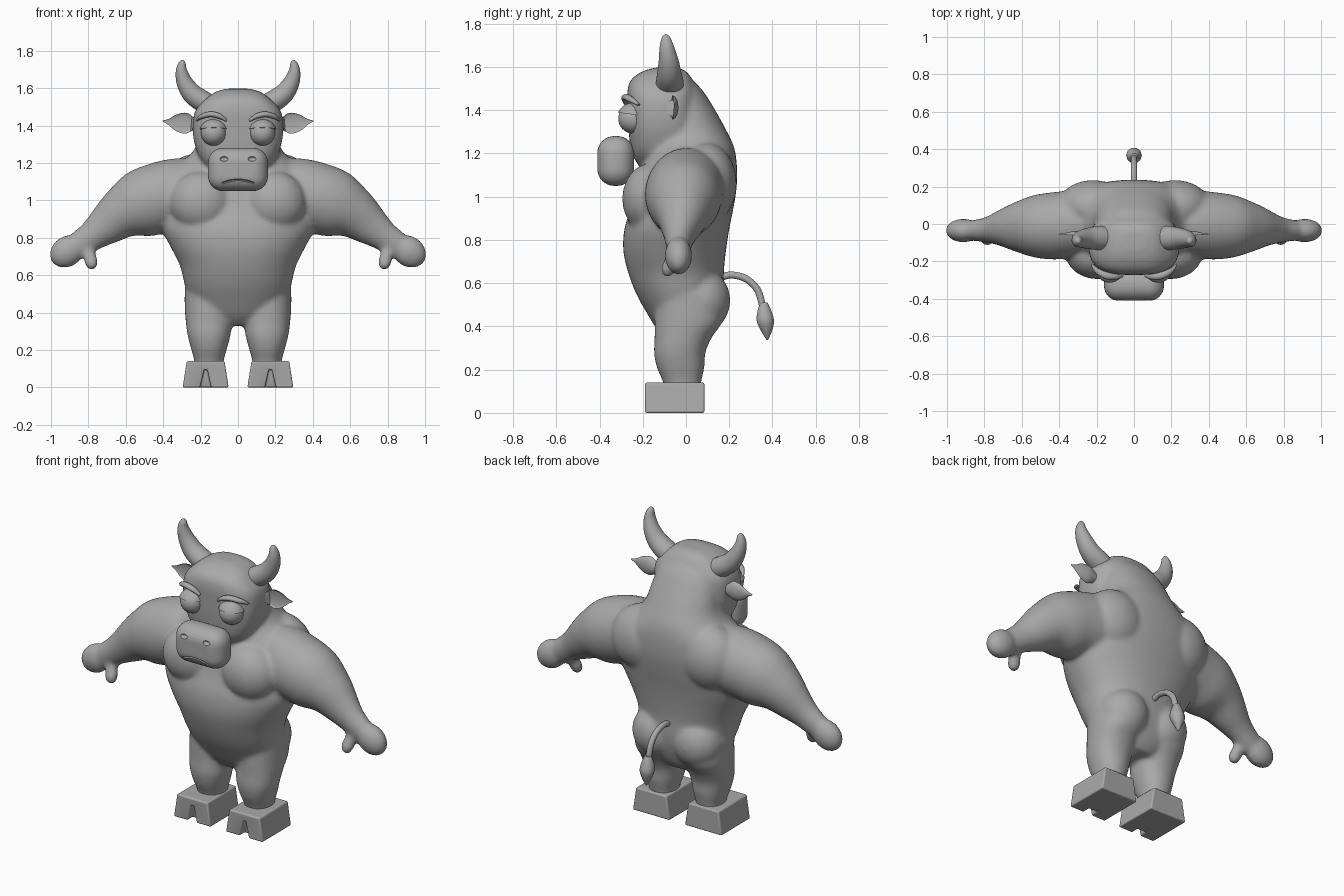
import bpy
import bmesh
import math
from mathutils import Matrix, Vector

if "Cube" in bpy.data.objects:
    bpy.data.objects.remove(bpy.data.objects["Cube"], do_unlink=True)

grey = bpy.data.materials.new("plain grey")
grey.use_nodes = True
tone = (.4, .4, .4, 1)
grey.diffuse_color = tone
grey.node_tree.nodes["Principled BSDF"].inputs["Base Color"].default_value = tone


def finish(bm, name, angle=60):
    """Turn a bmesh into a smooth shaded object."""
    bmesh.ops.recalc_face_normals(bm, faces=bm.faces)
    mesh = bpy.data.meshes.new(name)
    bm.to_mesh(mesh)
    bm.free()
    mesh.materials.append(grey)
    ob = bpy.data.objects.new(name, mesh)
    bpy.context.collection.objects.link(ob)
    shade(ob, angle)
    return ob


def shade(ob, angle):
    bpy.ops.object.select_all(action='DESELECT')
    ob.select_set(True)
    bpy.context.view_layer.objects.active = ob
    bpy.ops.object.shade_smooth_by_angle(angle=math.radians(angle))


def modify(ob, kind, **settings):
    """Add a modifier and apply it."""
    mod = ob.modifiers.new(kind, kind)
    for key, value in settings.items():
        setattr(mod, key, value)
    bpy.context.view_layer.objects.active = ob
    bpy.ops.object.modifier_apply(modifier=mod.name)


def carve(ob, cutter):
    modify(ob, 'BOOLEAN', operation='DIFFERENCE', object=cutter, solver='EXACT')
    bpy.data.objects.remove(cutter, do_unlink=True)


def ball(bm, centre, radii, tilt=0):
    """Ellipsoid, tilted about the y axis."""
    m = Matrix.Translation(centre) @ Matrix.Rotation(tilt, 4, 'Y') @ Matrix.Diagonal((*radii, 1))
    return bmesh.ops.create_uvsphere(bm, u_segments=32, v_segments=20, radius=1, matrix=m)['verts']


def spline(points, steps=4):
    """Smooth interpolation through tuples of any length."""
    out = []
    last = len(points) - 1
    for i in range(last):
        a, b, c, d = (points[min(max(i + k, 0), last)] for k in (-1, 0, 1, 2))
        for s in range(steps):
            t = s / steps
            out.append([q + t / 2 * (r - p + t * (2 * p - 5 * q + 4 * r - w + t * (3 * (q - r) + w - p)))
                        for p, q, r, w in zip(a, b, c, d)])
    return out + [list(points[-1])]


def loft(bm, rings, side=1, power=2, seg=32):
    """Skin rings (x, y, z, radius across, radius in y); side mirrors x."""
    rings = spline(rings)
    centres = [Vector((r[0] * side, r[1], r[2])) for r in rings]
    loops = []
    for i, r in enumerate(rings):
        t = centres[min(i + 1, len(rings) - 1)] - centres[max(i - 1, 0)]
        t.y = 0
        across = Vector((0, 1, 0)).cross(t.normalized())
        loop = []
        for k in range(seg):
            a = math.tau * k / seg
            c, s = (math.copysign(abs(f) ** (2 / power), f) for f in (math.cos(a), math.sin(a)))
            loop.append(bm.verts.new(centres[i] + across * c * r[3] + Vector((0, s * r[4], 0))))
        loops.append(loop)
    for lo, hi in zip(loops, loops[1:]):
        for k in range(seg):
            n = (k + 1) % seg
            bm.faces.new((lo[k], lo[n], hi[n], hi[k]))
    bm.faces.new(loops[0])
    bm.faces.new(loops[-1])
    return loops


def column(bm, x, levels, side=1, power=2.2):
    """Upright loft from levels (z, half width, front y, back y)."""
    loft(bm, [(x, (f + b) / 2, z, w, (b - f) / 2) for z, w, f, b in levels], side, power, 48)


# Body: overlapping volumes fused into one skin
bm = bmesh.new()
column(bm, 0, [(.33, .12, -.08, .09), (.38, .19, -.13, .13), (.46, .25, -.18, .16),
               (.55, .285, -.23, .175), (.65, .31, -.268, .175), (.75, .36, -.29, .185),
               (.85, .41, -.285, .2), (.95, .42, -.255, .22), (1.05, .41, -.23, .235),
               (1.15, .37, -.2, .235), (1.23, .27, -.18, .222), (1.3, .22, -.17, .19),
               (1.4, .2, -.17, .135), (1.5, .17, -.16, .07), (1.57, .09, -.14, -.01)])
# Head
column(bm, 0, [(1.13, .11, -.21, 0), (1.2, .19, -.25, .05), (1.3, .232, -.265, .05),
               (1.4, .242, -.27, .05), (1.48, .228, -.272, .05), (1.54, .175, -.255, .03),
               (1.58, .12, -.2, 0), (1.597, .06, -.14, -.04)], power=2.9)
for side in (-1, 1):
    # Chest, shoulder blades and buttocks
    ball(bm, (side * .195, -.16, .99), (.17, .135, .165))
    ball(bm, (side * .22, .09, 1.06), (.19, .145, .19))
    ball(bm, (side * .135, .07, .52), (.145, .135, .15))
    # Legs
    column(bm, .155, [(.1, .078, -.1, .07), (.14, .078, -.105, .07), (.21, .097, -.135, .085),
                      (.28, .115, -.148, .09), (.35, .124, -.145, .12), (.43, .13, -.145, .17),
                      (.55, .13, -.14, .16)], side)
    # Arms
    loft(bm, [(.2, .01, 1.03, .19, .16), (.32, 0, 1.03, .195, .18), (.43, -.01, 1.01, .19, .18),
              (.53, -.012, .975, .18, .167), (.62, -.015, .93, .14, .135), (.7, -.02, .87, .11, .1),
              (.78, -.03, .81, .082, .07), (.86, -.035, .755, .07, .055), (.92, -.035, .72, .05, .045)], side)
    # Hands and thumbs
    ball(bm, (side * .913, -.035, .727), (.1, .063, .082), side * math.radians(35))
    loft(bm, [(.815, -.045, .76, .04, .035), (.795, -.065, .71, .034, .034),
              (.785, -.08, .67, .036, .036), (.782, -.085, .64, .026, .026),
              (.782, -.085, .628, .01, .01)], side)
body = finish(bm, "body")
modify(body, 'REMESH', mode='VOXEL', voxel_size=.012)
modify(body, 'SMOOTH', factor=.5, iterations=10)
shade(body, 80)

# Muzzle with nostrils and a mouth line
bm = bmesh.new()
bmesh.ops.create_cube(bm, size=1, matrix=Matrix.Translation((0, -.325, 1.165))
                      @ Matrix.Diagonal((.32, .17, .23, 1)))
muzzle = finish(bm, "muzzle")
modify(muzzle, 'BEVEL', width=.078, segments=8)
bm = bmesh.new()
for side in (-1, 1):
    ball(bm, (side * .075, -.408, 1.222), (.022, .016, .013))
loft(bm, [(x, -.403, 1.11 - 2.6 * x * x, .005, .012) for x in (-.085, -.045, 0, .045, .085)], seg=12)
carve(muzzle, finish(bm, "muzzle_cutter"))
shade(muzzle, 35)

for side, label in ((-1, "right"), (1, "left")):
    # Eyes
    eye = (side * .13, -.245, 1.36)
    bm = bmesh.new()
    ball(bm, eye, (.068, .068, .068))
    finish(bm, label + "_eye")

    # Drooping upper eyelids
    bm = bmesh.new()
    ball(bm, eye, (.077, .075, .074))
    cut = bmesh.ops.bisect_plane(bm, geom=bm.verts[:] + bm.edges[:] + bm.faces[:], clear_inner=True,
                                 plane_co=(0, eye[1], 1.38), plane_no=(0, .12, 1))
    rim = [e for e in cut['geom_cut'] if isinstance(e, bmesh.types.BMEdge)]
    bmesh.ops.edgeloop_fill(bm, edges=rim)
    finish(bm, label + "_eyelid", 40)

    # Brows
    bm = bmesh.new()
    loft(bm, [(.06, -.275, 1.425, .006, .01), (.1, -.28, 1.45, .014, .018),
              (.15, -.275, 1.46, .015, .02), (.2, -.25, 1.445, .012, .018),
              (.225, -.22, 1.425, .005, .008)], side, seg=14)
    finish(bm, label + "_brow")

    # Horns
    bm = bmesh.new()
    loft(bm, [(.14, -.075, 1.5, .06, .062), (.19, -.075, 1.53, .058, .064),
              (.245, -.077, 1.57, .054, .056), (.285, -.08, 1.63, .044, .046),
              (.302, -.088, 1.69, .031, .034), (.298, -.092, 1.735, .018, .02),
              (.295, -.093, 1.75, .005, .005)], side)
    finish(bm, label + "_horn")

    # Ears: leaf shapes with a hollow front
    bm = bmesh.new()
    loops = loft(bm, [(.2, -.065, 1.405, .018, .02), (.24, -.065, 1.408, .036, .026),
                      (.28, -.065, 1.412, .056, .03), (.33, -.06, 1.416, .044, .02),
                      (.37, -.057, 1.42, .017, .009), (.403, -.055, 1.424, .002, .002)], side, seg=20)
    for loop in loops[5:]:
        middle = sum(v.co.y for v in loop) / len(loop)
        for v in loop:
            if v.co.y < middle:
                v.co.y += (middle - v.co.y) * 1.4
    finish(bm, label + "_ear", 50)

    # Cloven hooves
    bm = bmesh.new()
    bmesh.ops.create_cube(bm, size=1, matrix=Matrix.Translation((side * .173, -.052, .07))
                          @ Matrix.Diagonal((.246, .274, .14, 1)))
    for v in bm.verts:
        if v.co.z > .1:
            v.co.x = side * .173 + (v.co.x - side * .173) * .82
    hoof = finish(bm, label + "_hoof", 30)
    bm = bmesh.new()
    bmesh.ops.create_cube(bm, size=1, matrix=Matrix.Translation((side * .173, -.19, .04))
                          @ Matrix.Diagonal((.066, .1, .11, 1)))
    for v in bm.verts:
        if v.co.z > .05:
            v.co.x = side * .173 + (v.co.x - side * .173) * .25
    carve(hoof, finish(bm, "hoof_cutter"))
    modify(hoof, 'BEVEL', width=.012, segments=3, limit_method='ANGLE')
    shade(hoof, 40)

# Tail: a bent tube
curve = bpy.data.curves.new("tail", 'CURVE')
curve.dimensions = '3D'
curve.bevel_depth = .017
curve.bevel_resolution = 3
curve.use_fill_caps = True
path = curve.splines.new('BEZIER')
path.bezier_points.add(3)
for point, (y, z) in zip(path.bezier_points, ((.14, .62), (.22, .637), (.315, .59), (.36, .48))):
    point.co = (0, y, z)
    point.handle_left_type = point.handle_right_type = 'AUTO'
curve.materials.append(grey)
bpy.context.collection.objects.link(bpy.data.objects.new("tail", curve))

# Tail tuft
bm = bmesh.new()
loft(bm, [(0, .36, .51, .018, .018), (0, .363, .47, .034, .034), (0, .367, .425, .042, .042),
          (0, .372, .38, .027, .027), (0, .376, .338, .004, .004)], seg=10)
finish(bm, "tail_tuft")
